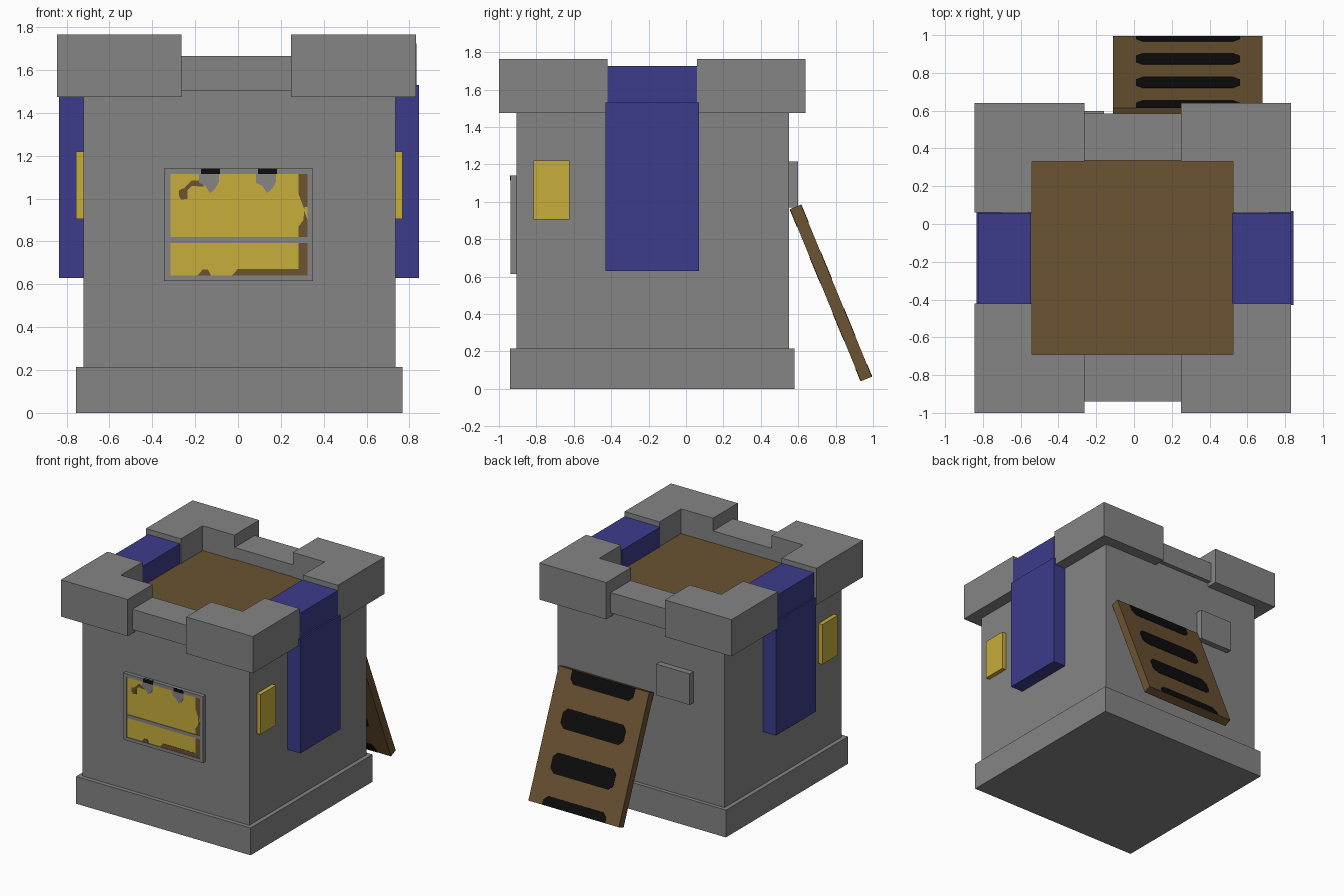
import bpy, bmesh, math

cube = bpy.data.objects.get("Cube")
if cube:
    bpy.data.objects.remove(cube, do_unlink=True)


def material(name, rgb):
    """Flat colour from 0-255 display values."""
    lin = [((c / 255 + 0.055) / 1.055) ** 2.4 if c > 10 else c / 255 / 12.92 for c in rgb]
    m = bpy.data.materials.new(name)
    m.use_nodes = True
    m.diffuse_color = (*lin, 1)
    bsdf = m.node_tree.nodes["Principled BSDF"]
    bsdf.inputs["Base Color"].default_value = (*lin, 1)
    bsdf.inputs["Roughness"].default_value = 0.9
    return m


STONE = material("stone_grey", (133, 133, 133))
BLUE = material("banner_blue", (60, 60, 140))
WOOD = material("wood_brown", (107, 83, 50))
YELLOW = material("window_yellow", (200, 173, 60))
BLACK = material("black", (13, 13, 13))


def prism(name, pts, lo, hi, mat, plane="xy"):
    """Extrude a 2D outline from lo to hi along the axis left out of plane."""
    bm = bmesh.new()
    place = (lambda a, b, c: (a, b, c)) if plane == "xy" else (lambda a, b, c: (a, c, b))
    face = bm.faces.new([bm.verts.new(place(a, b, lo)) for a, b in pts])
    new = bmesh.ops.extrude_face_region(bm, geom=[face])["geom"]
    shift = place(0, 0, hi - lo)
    bmesh.ops.translate(bm, vec=shift, verts=[g for g in new if isinstance(g, bmesh.types.BMVert)])
    bmesh.ops.recalc_face_normals(bm, faces=bm.faces)
    me = bpy.data.meshes.new(name)
    bm.to_mesh(me)
    bm.free()
    me.materials.append(mat)
    ob = bpy.data.objects.new(name, me)
    bpy.context.collection.objects.link(ob)
    return ob


def box(name, x, y, z, mat):
    """Box from (min, max) pairs."""
    pts = [(x[0], y[0]), (x[1], y[0]), (x[1], y[1]), (x[0], y[1])]
    return prism(name, pts, z[0], z[1], mat)


# Tower body, plinth and wooden roof deck
box("plinth", (-0.755, 0.768), (-0.94, 0.58), (0, 0.215), STONE)
box("tower_body", (-0.722, 0.735), (-0.907, 0.55), (0.2, 1.505), STONE)
box("roof_deck", (-0.56, 0.535), (-0.70, 0.345), (1.5, 1.57), WOOD)

# L-shaped corner battlements, mirrored about the tower centre
CX, CY = -0.0075, -0.18
L = [(0.2555, 0.82), (0.8375, 0.82), (0.8375, 0.24), (0.5325, 0.24),
     (0.5325, 0.51), (0.2555, 0.51)]
for sx, side in ((-1, "right"), (1, "left")):
    for sy, end in ((-1, "front"), (1, "back")):
        prism(f"battlement_{end}_{side}", [(CX + sx * a, CY + sy * b) for a, b in L],
              1.475, 1.765, STONE)

# Low parapets between the corners
box("parapet_front", (-0.266, 0.248), (-0.94, -0.69), (1.505, 1.665), STONE)
box("parapet_back", (-0.266, 0.248), (0.335, 0.585), (1.505, 1.665), STONE)

# Banners hanging over both sides, and side windows
for side, s, inner, fold, outer in (("left", 1, 0.52, 0.832, 0.845),
                                    ("right", -1, 0.545, 0.825, 0.835)):
    wall = 0.735 if s > 0 else 0.722
    span = lambda a, b: tuple(sorted((s * a, s * b)))
    box(f"banner_top_{side}", span(inner, fold), (-0.42, 0.058), (1.47, 1.725), BLUE)
    box(f"banner_drop_{side}", span(wall - 0.02, outer), (-0.43, 0.07), (0.63, 1.53), BLUE)
    box(f"window_{side}", span(wall - 0.02, wall + 0.033), (-0.815, -0.622), (0.905, 1.22), YELLOW)

# Stone plate on the back wall
box("back_plate", (-0.45, -0.158), (0.53, 0.598), (0.97, 1.215), STONE)

# Framed notice panel on the front wall
box("panel_backing", (-0.345, 0.35), (-0.927, -0.90), (0.615, 1.14), STONE)
box("panel_rim_bottom", (-0.345, 0.35), (-0.937, -0.92), (0.615, 0.64), STONE)
box("panel_rim_top", (-0.345, 0.35), (-0.937, -0.92), (1.114, 1.14), STONE)
box("panel_rim_right", (-0.345, -0.315), (-0.937, -0.92), (0.64, 1.114), STONE)
box("panel_rim_left", (0.325, 0.35), (-0.937, -0.92), (0.64, 1.114), STONE)
box("panel_face", (-0.315, 0.325), (-0.931, -0.92), (0.64, 1.114), YELLOW)
box("panel_bar", (-0.315, 0.325), (-0.936, -0.93), (0.793, 0.82), STONE)

# Painted brown edge and curl on the panel
edge_low = [(-0.03, 0.64), (0.325, 0.64), (0.325, 0.793), (0.283, 0.793), (0.283, 0.672), (0.0, 0.672)]
edge_high = [(0.283, 0.82), (0.325, 0.82), (0.325, 0.9), (0.31, 0.94), (0.31, 0.96),
             (0.325, 0.96), (0.325, 1.114), (0.283, 1.114), (0.283, 1.02), (0.31, 0.95),
             (0.305, 0.90), (0.283, 0.87)]
curl = [(-0.275, 1.01), (-0.265, 0.995), (-0.235, 1.0), (-0.235, 1.04), (-0.215, 1.06),
        (-0.16, 1.055), (-0.16, 1.085), (-0.215, 1.085), (-0.25, 1.05), (-0.275, 1.04)]
spot = [(-0.19, 0.64), (-0.125, 0.64), (-0.14, 0.668), (-0.165, 0.668)]
for name, pts in (("edge_low", edge_low), ("edge_high", edge_high), ("curl", curl), ("spot", spot)):
    prism(f"panel_{name}", pts, -0.933, -0.93, WOOD, "xz")

# Two hooks with grey tabs below them
for i, x in enumerate((-0.128, 0.138)):
    box(f"hook_{i}", (x - 0.044, x + 0.044), (-0.94, -0.92), (1.115, 1.14), BLACK)
    tab = [(x - 0.055, 1.115), (x - 0.055, 1.075), (x - 0.025, 1.06), (x - 0.002, 1.025),
           (x + 0.02, 1.045), (x + 0.04, 1.08), (x + 0.04, 1.115)]
    prism(f"hook_tab_{i}", tab, -0.935, -0.92, STONE, "xz")

# Leaning ladder board with dark gaps showing on both sides
parts = [box("ladder_board", (-0.395, 0.395), (-0.032, 0.032), (-0.4975, 0.4975), WOOD)]
for i, (lo, hi) in enumerate(((0.395, 0.497), (0.07, 0.22), (-0.26, -0.105), (-0.497, -0.425))):
    c = 0.035
    low_c = 0.0 if i == 3 else c
    top_c = 0.0 if i == 0 else c
    pts = [(-0.275 + low_c, lo), (0.275 - low_c, lo), (0.275, lo + low_c), (0.275, hi - top_c),
           (0.275 - top_c, hi), (-0.275 + top_c, hi), (-0.275, hi - top_c), (-0.275, lo + low_c)]
    pts = [p for k, p in enumerate(pts) if p not in pts[:k]]
    parts.append(prism(f"ladder_gap_{i}", pts, -0.034, 0.034, BLACK, "xz"))
for ob in parts:
    ob.location = (0.285, 0.775, 0.513)
    ob.rotation_euler = (math.radians(22.4), 0, 0)
